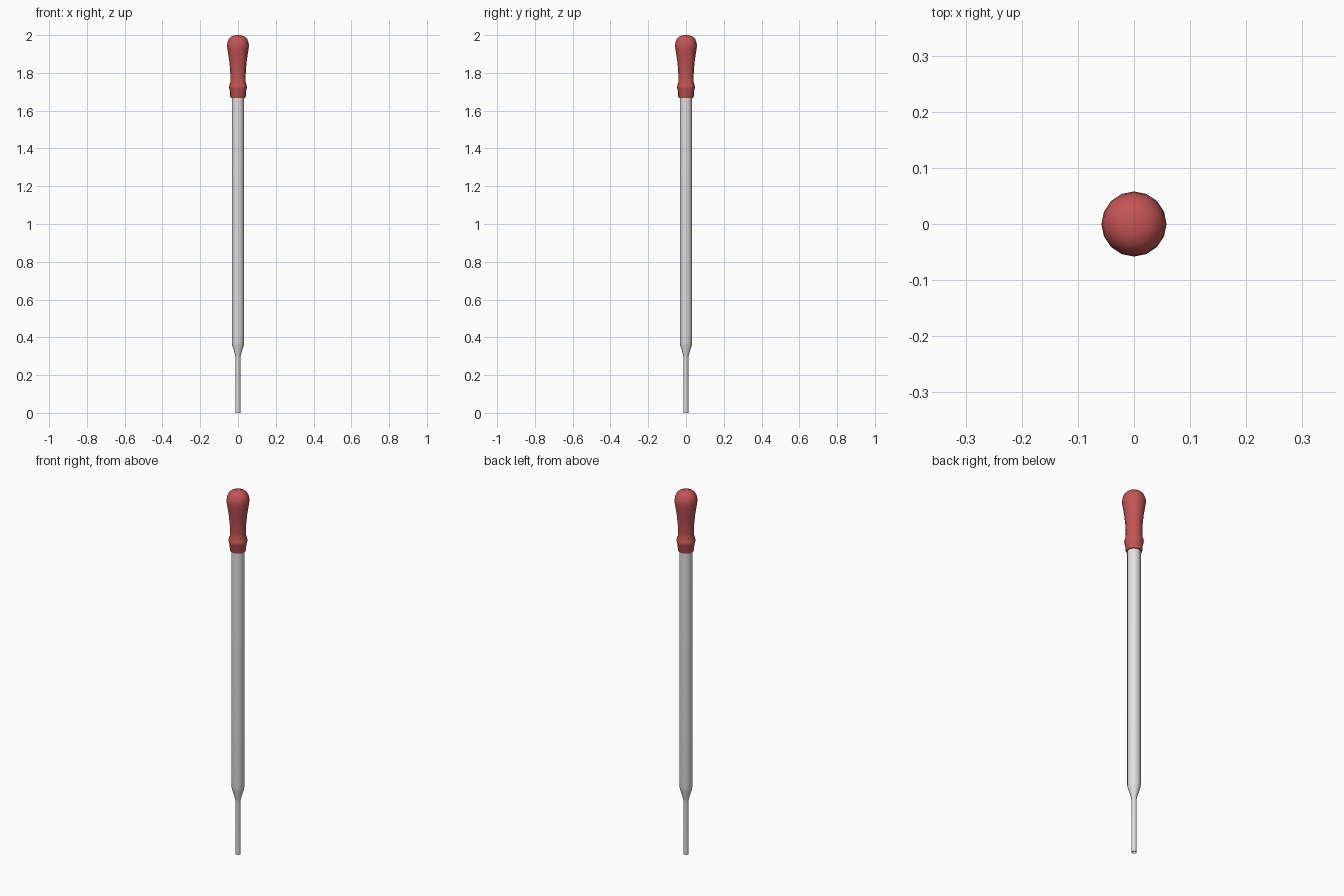
import bpy, bmesh, math

if "Cube" in bpy.data.objects:
    bpy.data.objects.remove(bpy.data.objects["Cube"])

SIDES = 16


def material(name, rgb):
    m = bpy.data.materials.new(name)
    m.diffuse_color = (*rgb, 1)
    m.use_nodes = True
    m.node_tree.nodes["Principled BSDF"].inputs["Base Color"].default_value = m.diffuse_color
    return m


def lathe(name, profile, mat, closed=False):
    """Spin (radius, height) points around z; radius 0 makes a pole."""
    bm = bmesh.new()
    rings = []
    for r, z in profile:
        if r == 0:
            rings.append([bm.verts.new((0, 0, z))] * SIDES)
        else:
            rings.append([bm.verts.new((r * math.cos(2 * math.pi * i / SIDES),
                                        r * math.sin(2 * math.pi * i / SIDES), z))
                          for i in range(SIDES)])
    pairs = list(zip(rings, rings[1:]))
    if closed:
        pairs.append((rings[-1], rings[0]))
    for a, b in pairs:
        for i in range(SIDES):
            j = (i + 1) % SIDES
            bm.faces.new(list(dict.fromkeys((a[i], a[j], b[j], b[i]))))
    bmesh.ops.recalc_face_normals(bm, faces=bm.faces)
    me = bpy.data.meshes.new(name)
    bm.to_mesh(me)
    bm.free()
    me.materials.append(mat)
    ob = bpy.data.objects.new(name, me)
    bpy.context.collection.objects.link(ob)
    bpy.context.view_layer.objects.active = ob
    ob.select_set(True)
    bpy.ops.object.shade_smooth_by_angle(angle=math.radians(40))
    ob.select_set(False)
    return ob


glass = material("pale_grey_glass", (0.75, 0.75, 0.75))
rubber = material("red_rubber", (0.55, 0.09, 0.09))

# Hollow glass tube: narrow tip, taper, wide barrel, then back down the bore
lathe("glass_tube", [
    (0.0125, 0.0), (0.0125, 0.29), (0.015, 0.308), (0.0305, 0.358), (0.033, 0.375),
    (0.033, 1.74), (0.028, 1.74), (0.028, 0.375), (0.010, 0.3), (0.010, 0.0),
], glass, closed=True)

# Rubber bulb: collar with a bead, waisted neck and rounded head
lathe("rubber_bulb", [
    (0.032, 1.668), (0.038, 1.668), (0.041, 1.675), (0.0425, 1.705), (0.046, 1.714),
    (0.0475, 1.725), (0.045, 1.736), (0.041, 1.748), (0.040, 1.78), (0.042, 1.82),
    (0.047, 1.87), (0.054, 1.915), (0.058, 1.942), (0.056, 1.962), (0.048, 1.981),
    (0.035, 1.993), (0.018, 1.999), (0, 2.0),
], rubber)
